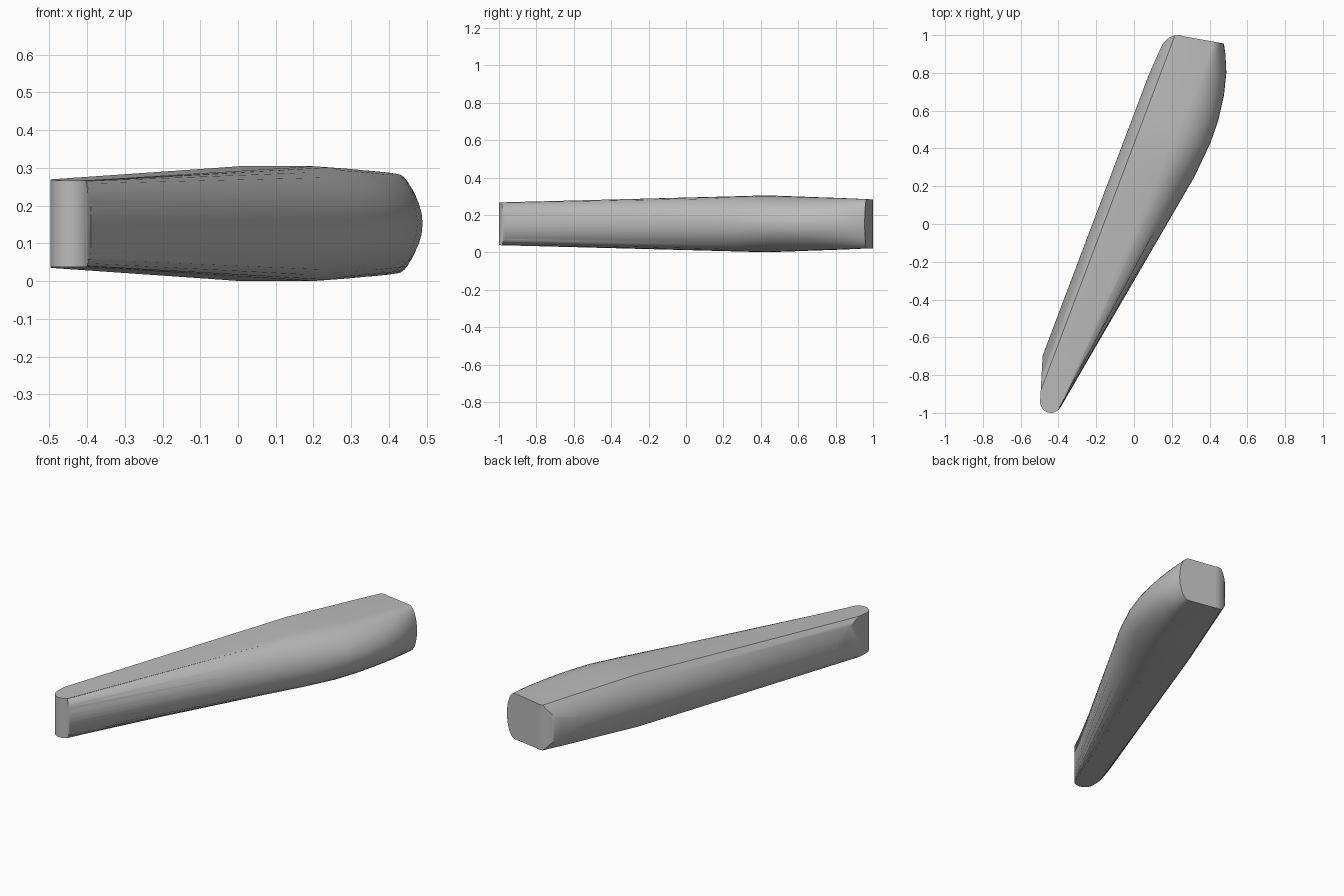
import bpy, bmesh, math

cube = bpy.data.objects.get("Cube")
if cube:
    bpy.data.objects.remove(cube, do_unlink=True)

MID = 0.1525      # height of the centre plane
LEFT_BULGE = 0.06
STEPS = 16

grey = bpy.data.materials.new("plain_grey")
grey.use_nodes = True
grey.diffuse_color = (0.5, 0.5, 0.5, 1)
grey.node_tree.nodes["Principled BSDF"].inputs["Base Color"].default_value = (0.5, 0.5, 0.5, 1)


def skin(name, rings):
    """Closed solid through a row of matching rings."""
    bm = bmesh.new()
    loops = [[bm.verts.new(p) for p in ring] for ring in rings]
    n = len(loops[0])
    for a, b in zip(loops, loops[1:]):
        for i in range(n):
            j = (i + 1) % n
            bm.faces.new((a[i], a[j], b[j], b[i]))
    bm.faces.new(loops[0])
    bm.faces.new(loops[-1])
    bmesh.ops.recalc_face_normals(bm, faces=bm.faces)
    mesh = bpy.data.meshes.new(name)
    bm.to_mesh(mesh)
    bm.free()
    mesh.materials.append(grey)
    obj = bpy.data.objects.new(name, mesh)
    bpy.context.collection.objects.link(obj)
    return obj


def section(y, x_side, x_top, half):
    """Shallow arc on one side, deep half ellipse on the other."""
    x_left = -0.485 + 0.378 * (y + 0.7)
    angles = [math.pi * (i / STEPS - 0.5) for i in range(STEPS + 1)]
    right = [(x_top + (x_side - x_top) * math.cos(a), y, MID + half * math.sin(a)) for a in angles]
    left = []
    for i in range(STEPS + 1):
        t = 1 - 2 * i / STEPS
        left.append((x_left + LEFT_BULGE * t * t, y, MID + half * t))
    return right + left


# Tapered body: y, widest x, x of the top edge, half height
stations = [(-1.05, -0.435, -0.43, 0.113), (0.25, 0.32, 0.122, 0.147),
            (0.43, 0.405, 0.2, 0.152), (0.55, 0.447, 0.255, 0.148),
            (0.68, 0.476, 0.31, 0.143), (0.8, 0.489, 0.36, 0.139),
            (0.9, 0.484, 0.4, 0.135), (0.96, 0.475, 0.42, 0.132),
            (1.05, 0.455, 0.44, 0.129)]
body = skin("lever_body", [section(*s) for s in stations])

# Upright outline that trims the tip and the wide end
outline = []
for i in range(13):
    a = math.radians(180 + 150 * i / 12)
    outline.append((-0.44 + 0.057 * math.cos(a), -0.943 + 0.057 * math.sin(a)))
outline += [(0.7, -0.97), (0.7, 0.915), (0.25, 0.996)]
for i in range(9):
    a = math.radians(80 + 76 * i / 8)
    outline.append((0.237 + 0.1 * math.cos(a), 0.9 + 0.1 * math.sin(a)))
outline += [(0.1, 0.84), (-0.47, -0.5), (-0.484, -0.7)]
trim = skin("outline_trim", [[(x, y, z) for x, y in outline] for z in (-0.2, 0.5)])
trim.hide_render = True

cut = body.modifiers.new("trim", "BOOLEAN")
cut.operation = "INTERSECT"
cut.solver = "EXACT"
cut.object = trim
bpy.context.view_layer.objects.active = body
body.select_set(True)
bpy.ops.object.modifier_apply(modifier=cut.name)
bpy.data.objects.remove(trim, do_unlink=True)
bpy.ops.object.shade_smooth_by_angle(angle=math.radians(35))
